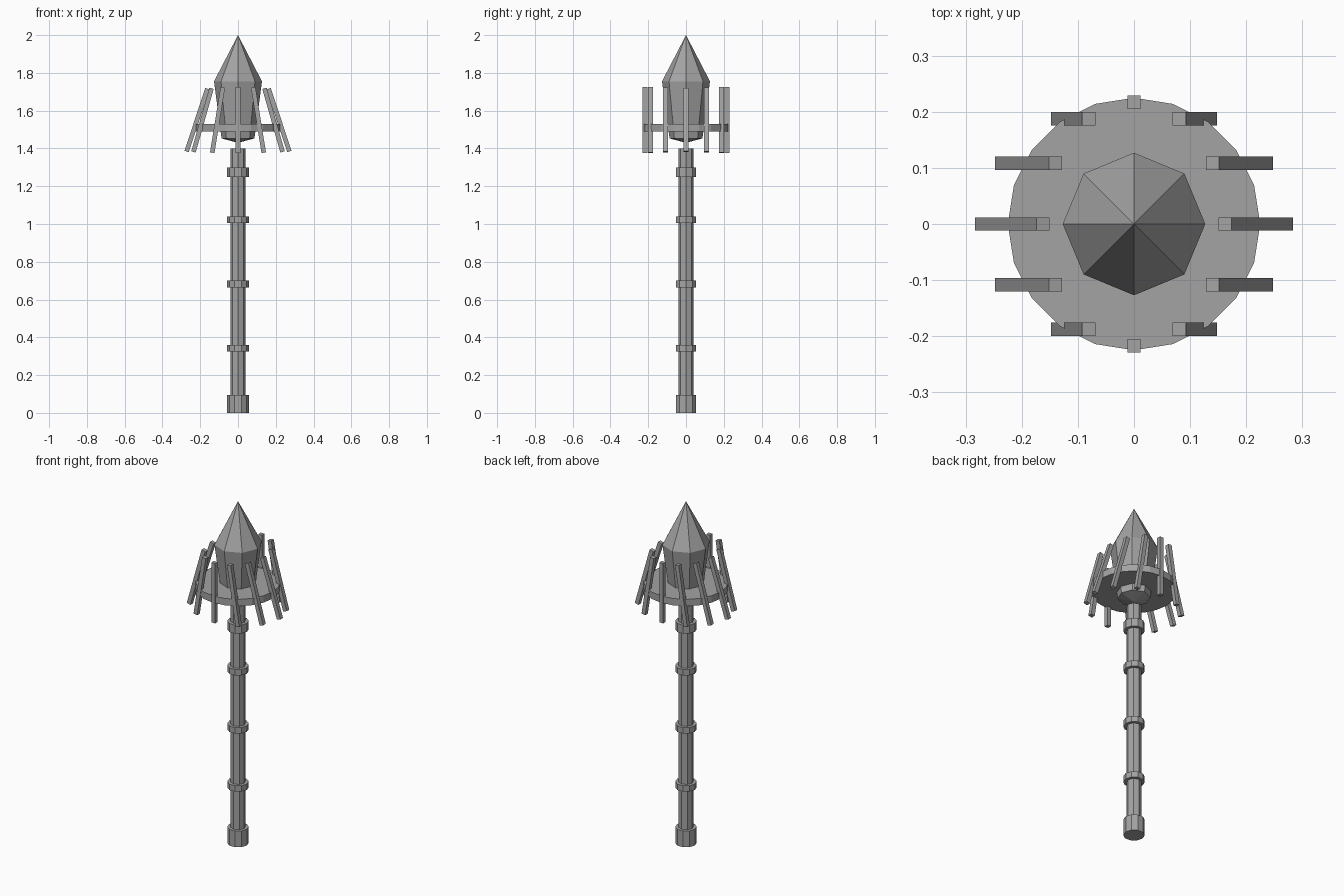
import bpy, math

if "Cube" in bpy.data.objects:
    bpy.data.objects.remove(bpy.data.objects["Cube"])

grey = bpy.data.materials.new("stone grey")
grey.diffuse_color = (0.37, 0.37, 0.37, 1)
grey.use_nodes = True
grey.node_tree.nodes["Principled BSDF"].inputs["Base Color"].default_value = grey.diffuse_color


def lathe(name, profile, sides):
    """Faceted solid of revolution from (radius, z) points; radius 0 makes a tip."""
    verts, rings, faces = [], [], []
    for r, z in profile:
        n = sides if r > 0 else 1
        rings.append(list(range(len(verts), len(verts) + n)))
        for i in range(n):
            a = math.tau * i / sides
            verts.append((r * math.cos(a), r * math.sin(a), z))
    for lo, hi in zip(rings, rings[1:]):
        for i in range(sides):
            j = (i + 1) % sides
            if len(lo) == 1:
                faces.append((lo[0], hi[j], hi[i]))
            elif len(hi) == 1:
                faces.append((lo[i], lo[j], hi[0]))
            else:
                faces.append((lo[i], lo[j], hi[j], hi[i]))
    if len(rings[0]) > 1:
        faces.append(rings[0][::-1])
    if len(rings[-1]) > 1:
        faces.append(rings[-1])
    mesh = bpy.data.meshes.new(name)
    mesh.from_pydata(verts, [], faces)
    mesh.materials.append(grey)
    obj = bpy.data.objects.new(name, mesh)
    bpy.context.collection.objects.link(obj)
    return obj


# Handle with end cap and bands
lathe("shaft", [(0.04, 0.0), (0.04, 1.4)], 8)
lathe("end_cap", [(0.057, 0.0), (0.057, 0.095)], 10)
for i, (low, high) in enumerate([(0.325, 0.36), (0.665, 0.70), (1.005, 1.04), (1.25, 1.30)]):
    lathe(f"band_{i + 1}", [(0.057, low), (0.057, high)], 10)

# Pointed head floating just above the shaft
lathe("pointed_head", [(0, 1.43), (0.087, 1.453), (0.127, 1.755), (0, 2.0)], 8)

# Disc around the head
lathe("disc", [(0.225, 1.49), (0.225, 1.53)], 20)

# Bars around the disc rim, tilted sideways only
for i in range(12):
    a = math.tau * i / 12
    bpy.ops.mesh.primitive_cube_add(
        size=1,
        location=(0.217 * math.cos(a), 0.217 * math.sin(a), 1.55),
        rotation=(0, -0.32 * math.cos(a), 0))
    bar = bpy.context.object
    bar.name = f"bar_{i + 1}"
    bar.scale = (0.024, 0.024, 0.35)
    bar.data.materials.append(grey)
